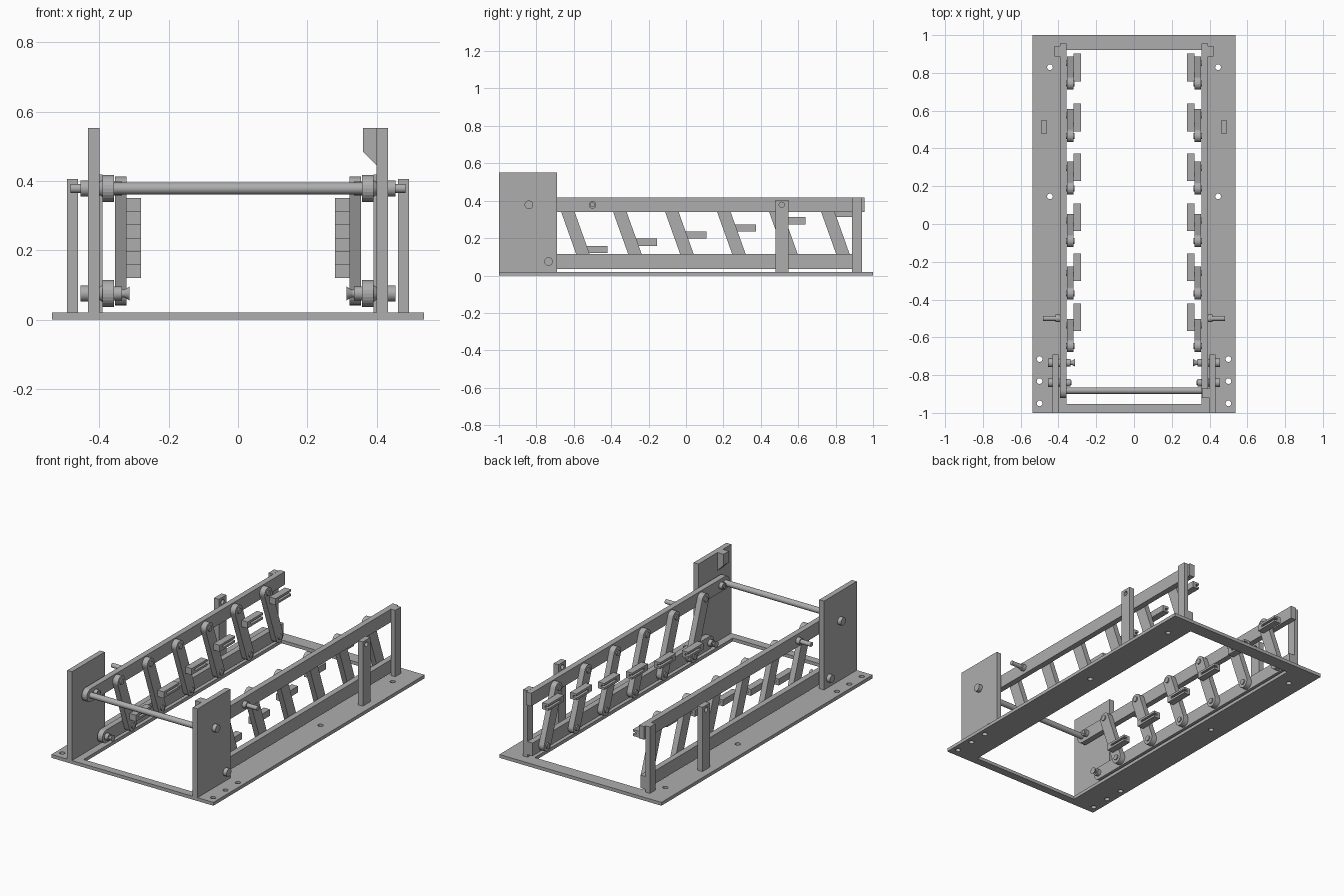
import bpy, bmesh, math
from mathutils import Matrix, Vector

if "Cube" in bpy.data.objects:
    bpy.data.objects.remove(bpy.data.objects["Cube"])

steel = bpy.data.materials.new("grey_steel")
steel.use_nodes = True
GREY = (0.42, 0.42, 0.42, 1)
steel.diffuse_color = GREY
steel.node_tree.nodes["Principled BSDF"].inputs["Base Color"].default_value = GREY

# Maps a drawing's (u, v, w) to the model's (y, z, x)
SIDE_ON = Matrix(((0, 0, 1, 0), (1, 0, 0, 0), (0, 1, 0, 0), (0, 0, 0, 1)))
FLAT = Matrix.Identity(4)


def add(name, mesh):
    mesh.materials.clear()
    mesh.materials.append(steel)
    obj = bpy.data.objects.new(name, mesh)
    bpy.context.collection.objects.link(obj)
    return obj


def plate(name, loops, low, high, frame=SIDE_ON):
    """Filled outline (later loops are holes) extruded from low to high."""
    low, high = min(low, high), max(low, high)
    curve = bpy.data.curves.new(name + "_outline", "CURVE")
    curve.dimensions = "2D"
    curve.fill_mode = "BOTH"
    curve.extrude = (high - low) / 2
    for loop in loops:
        spline = curve.splines.new("POLY")
        spline.points.add(len(loop) - 1)
        for point, (u, v) in zip(spline.points, loop):
            point.co = (u, v, 0, 1)
        spline.use_cyclic_u = True
    helper = bpy.data.objects.new(name + "_helper", curve)
    bpy.context.collection.objects.link(helper)
    bpy.context.view_layer.update()
    evaluated = helper.evaluated_get(bpy.context.evaluated_depsgraph_get())
    mesh = bpy.data.meshes.new_from_object(evaluated)
    bpy.data.objects.remove(helper)
    mesh.transform(frame @ Matrix.Translation((0, 0, (low + high) / 2)))
    bm = bmesh.new()
    bm.from_mesh(mesh)
    bmesh.ops.remove_doubles(bm, verts=bm.verts, dist=1e-5)
    bmesh.ops.recalc_face_normals(bm, faces=bm.faces)
    for face in bm.faces:
        face.smooth = False
    bm.to_mesh(mesh)
    bm.free()
    return add(name, mesh)


def rect(u0, u1, v0, v1):
    return [(u0, v0), (u1, v0), (u1, v1), (u0, v1)]


def arc(u, v, r, start=0, turn=2 * math.pi, n=24):
    return [(u + r * math.cos(start + turn * i / n),
             v + r * math.sin(start + turn * i / n)) for i in range(n)]


def slot(a, b, r):
    """Bar outline with round ends at a and b."""
    d = Vector(b) - Vector(a)
    ang = math.atan2(d.y, d.x)
    return (arc(*a, r, ang + math.pi / 2, math.pi, 12) + arc(*a, r, ang - math.pi / 2, 0, 1)
            + arc(*b, r, ang - math.pi / 2, math.pi, 12) + arc(*b, r, ang + math.pi / 2, 0, 1))


def box(name, x0, x1, y0, y1, z0, z1):
    return plate(name, [rect(y0, y1, z0, z1)], x0, x1)


def cyl(name, x0, x1, y, z, r, r_end=None):
    """Round part along x; r at x0, r_end at x1."""
    bm = bmesh.new()
    bmesh.ops.create_cone(bm, cap_ends=True, segments=24, radius1=r,
                          radius2=r_end or r, depth=x1 - x0)
    if x1 < x0:
        bmesh.ops.recalc_face_normals(bm, faces=bm.faces)
    mesh = bpy.data.meshes.new(name)
    for face in bm.faces:
        face.smooth = len(face.verts) == 4
    for edge in bm.edges:
        edge.smooth = all(f.smooth for f in edge.link_faces)
    bm.transform(Matrix.Translation(((x0 + x1) / 2, y, z)) @ SIDE_ON)
    bmesh.ops.recalc_face_normals(bm, faces=bm.faces)
    bm.to_mesh(mesh)
    bm.free()
    return add(name, mesh)


# Base frame with mounting holes
holes = [arc(s * x, y, 0.015) for s in (-1, 1) for x, y in
         ((0.445, 0.83), (0.445, 0.146), (0.5, -0.715), (0.5, -0.832), (0.5, -0.95))]
plate("base_frame", [rect(-0.537, 0.537, -1, 1), rect(-0.357, 0.357, -0.952, 0.922)] + holes,
      0, 0.02, FLAT)

TOP, LOW, R = 0.378, 0.075, 0.039   # rail heights and half height

for s, side in ((1, "left"), (-1, "right")):
    def name(part):
        return side + "_" + part

    # End plate, support posts
    box(name("end_plate"), s * 0.4, s * 0.432, -1, -0.69, 0.02, 0.552)
    plate(name("outer_post"), [rect(0.478, 0.548, 0.02, 0.405), arc(0.512, TOP, 0.014)],
          s * 0.461, s * 0.493)
    box(name("back_post"), s * 0.391, s * 0.42, 0.888, 0.942, 0.02, 0.418)

    # Rails with rounded front ends
    for label, y0, y1, z in (("upper_rail", -0.882, 0.955, TOP), ("lower_rail", -0.735, 0.942, LOW)):
        outline = arc(y0, z, R, math.pi / 2, math.pi, 12) + [(y0, z - R), (y1, z - R), (y1, z + R), (y0, z + R)]
        plate(name(label), [outline], s * 0.357, s * 0.391)

    # Bolts through the end plate, with spacers and inner nuts
    for label, y, z in (("upper", -0.84, TOP), ("lower", -0.735, LOW)):
        cyl(name(label + "_bolt_head"), s * 0.432, s * 0.455, y, z, 0.023)
        cyl(name(label + "_spacer"), s * 0.4, s * 0.39, y, z, 0.018, 0.025)
        cyl(name(label + "_bolt_shank"), s * 0.432, s * 0.33, y, z, 0.012)
        cyl(name(label + "_nut"), s * 0.357, s * 0.335, y, z, 0.02)
    cyl(name("lower_bolt_flare"), s * 0.33, s * 0.313, -0.735, LOW, 0.01, 0.02)

    # Side pin on the upper rail
    cyl(name("pin_collar"), s * 0.39, s * 0.415, -0.5, TOP, 0.02)
    cyl(name("side_pin"), s * 0.4, s * 0.483, -0.5, TOP, 0.013)

    # Slanted links, each carrying a forked rest one step higher
    for i in range(6):
        top = (-0.645 + 0.278 * i, TOP)
        low = (-0.537 + 0.278 * i, LOW)
        n = f"_{i + 1}"
        plate(name("link" + n), [slot(top, low, 0.034)], s * 0.355, s * 0.321)
        for label, (y, z) in (("top_pivot", top), ("low_pivot", low)):
            cyl(name(label + n), s * 0.357, s * 0.314, y, z, 0.016)
        y, z = -0.567 + 0.2645 * i, 0.12 + 0.0385 * i
        y1, z1 = y + 0.147, z + 0.0385
        box(name("rest_web" + n), s * 0.321, s * 0.302, y, y1, z, z1)
        fork = [(y, z), (y1, z), (y1, z + 0.013), (y + 0.03, z + 0.013),
                (y + 0.03, z1 - 0.013), (y1, z1 - 0.013), (y1, z1), (y, z1)]
        plate(name("rest_fork" + n), [fork], s * 0.302, s * 0.28)

# Cross rod joining the upper rails
cyl("cross_rod", -0.36, 0.36, -0.882, TOP, 0.017)

# Hook block on the inside of one end plate; profile drawn in (y-facing) x-z
FRONT_ON = Matrix(((1, 0, 0, 0), (0, 0, -1, 0), (0, 1, 0, 0), (0, 0, 0, 1)))
plate("hook_block", [[(0.36, 0.552), (0.36, 0.485), (0.4, 0.445), (0.4, 0.552)]],
      0.87, 0.92, FRONT_ON)
